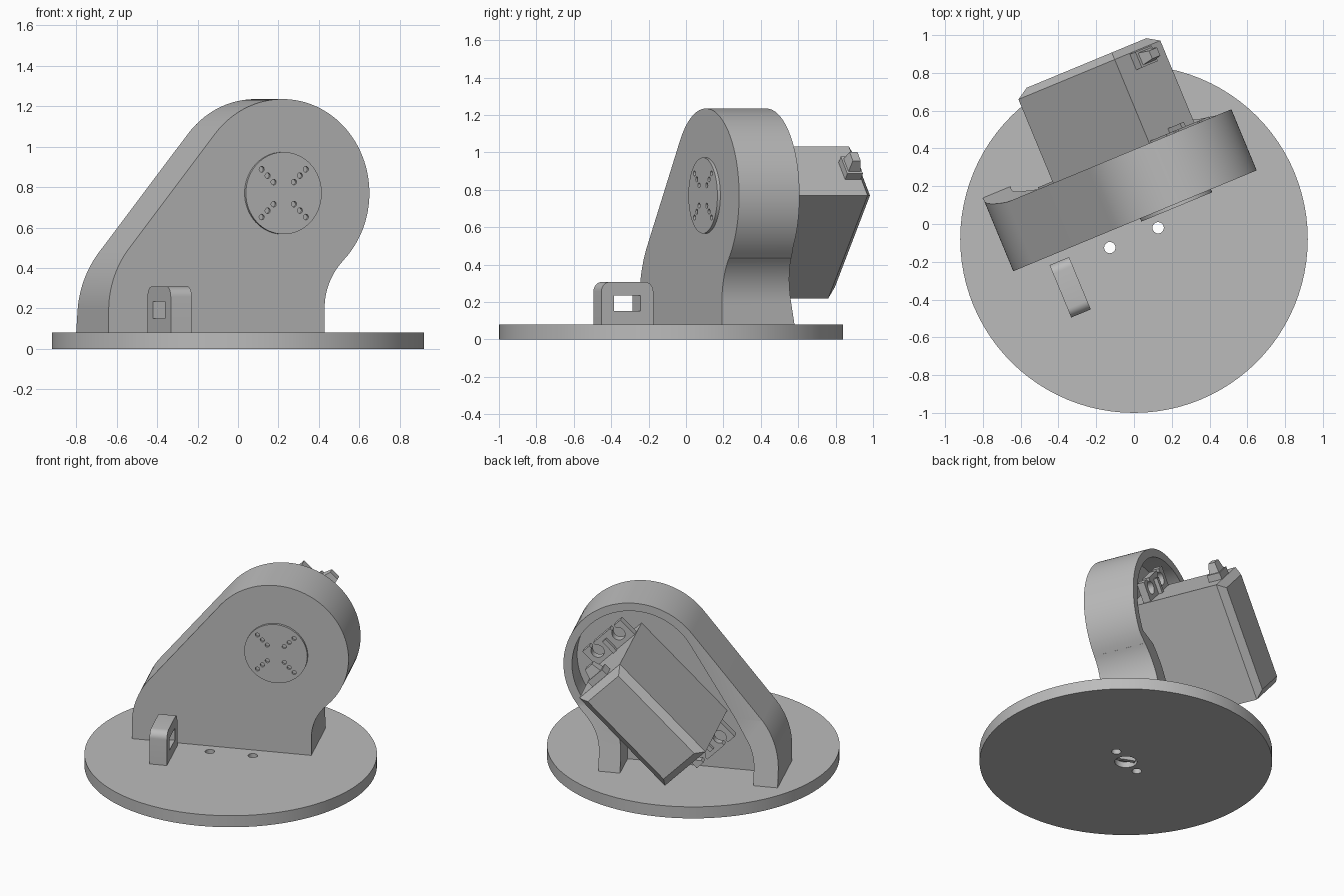
import bpy, bmesh
from math import sin, cos, radians, pi
from mathutils import Matrix, Vector

if "Cube" in bpy.data.objects:
    bpy.data.objects.remove(bpy.data.objects["Cube"])

grey = bpy.data.materials.new("plain grey")
grey.use_nodes = True
grey.diffuse_color = (0.5, 0.5, 0.5, 1)
grey.node_tree.nodes["Principled BSDF"].inputs["Base Color"].default_value = (0.5, 0.5, 0.5, 1)


def arc(cx, cz, r, a0, a1, n=16):
    """Points on an arc in the XZ plane, angles in degrees."""
    angles = [radians(a0 + (a1 - a0) * i / n) for i in range(n + 1)]
    return [(cx + r * cos(a), cz + r * sin(a)) for a in angles]


def circle(cx, cz, r, n=32):
    return arc(cx, cz, r, 0, 360, n)[:-1]


def rect(cx, cz, w, h):
    return [(cx + sx * w / 2, cz + sz * h / 2) for sx, sz in ((-1, -1), (1, -1), (1, 1), (-1, 1))]


def prism(name, pts, y0, y1, matrix):
    """Extrude an XZ profile along local y."""
    bm = bmesh.new()
    face = bm.faces.new([bm.verts.new((x, y0, z)) for x, z in pts])
    ext = bmesh.ops.extrude_face_region(bm, geom=[face])
    bmesh.ops.translate(bm, vec=(0, y1 - y0, 0),
                        verts=[g for g in ext["geom"] if isinstance(g, bmesh.types.BMVert)])
    bmesh.ops.recalc_face_normals(bm, faces=bm.faces)
    mesh = bpy.data.meshes.new(name)
    bm.to_mesh(mesh)
    bm.free()
    ob = bpy.data.objects.new(name, mesh)
    ob.matrix_world = matrix
    mesh.materials.append(grey)
    bpy.context.collection.objects.link(ob)
    return ob


def select(ob):
    bpy.ops.object.select_all(action="DESELECT")
    ob.select_set(True)
    bpy.context.view_layer.objects.active = ob


def cut(ob, cutters):
    """Subtract each cutter and discard it."""
    select(ob)
    for c in cutters:
        c.hide_render = True
        mod = ob.modifiers.new("cut", "BOOLEAN")
        mod.operation = "DIFFERENCE"
        mod.solver = "EXACT"
        mod.object = c
        bpy.ops.object.modifier_apply(modifier=mod.name)
        bpy.data.objects.remove(c)


def taper(ob, axis_y, factor, scale):
    """Scale the vertices beyond a local depth or end."""
    for v in ob.data.vertices:
        if axis_y(v.co):
            v.co = factor + (v.co - factor) * scale


turn = Matrix.Rotation(radians(22.5), 4, "Z")
bracket_frame = Matrix.Translation((0.22, 0.106, 0)) @ turn
servo_frame = bracket_frame @ Matrix.Translation((-0.15, 0, 0.625)) @ Matrix.Rotation(radians(-45), 4, "Y")
upright = Matrix.Translation((0, -0.08, 0)) @ Matrix.Rotation(pi / 2, 4, "X")
tab_frame = Matrix.Translation((-0.338, -0.335, 0)) @ turn @ Matrix.Rotation(pi / 2, 4, "Z")
SHAFT_Z, BASE = 0.77, 0.08

# Round base with two screw holes and a blind recess underneath
base = prism("base_disc", circle(0, 0, 0.92, 96), 0, BASE, upright)
cut(base, [prism("cutter", circle(x, z, 0.03, 24), -0.1, 0.2, upright)
           for x, z in ((-0.128, 0.045), (0.128, -0.06))]
    + [prism("cutter", circle(0, 0, 0.07, 32), -0.1, 0.04, upright)])
prism("recess_bar", rect(0, 0, 0.12, 0.025), 0.01, 0.045, upright @ Matrix.Rotation(radians(-22), 4, "Y"))

# Bracket: outline with hollow back, open between the feet
outline = ([(0.225, BASE)]
           + arc(0.557, 0.199, 0.332, 180, 134.3)
           + arc(0, SHAFT_Z, 0.465, -45.7, 140.7, 48)
           + arc(-0.443, 0.19, 0.487, 140.7, 180)
           + [(-0.93, BASE)])
pocket = ([(0.085, 0)]
          + arc(0.557, 0.199, 0.472, 180, 140)
          + arc(0, SHAFT_Z, 0.41, -36, 147, 48)
          + arc(-0.443, 0.19, 0.33, 147, 180)
          + [(-0.773, 0)])
bracket = prism("bracket", outline, 0, 0.35, bracket_frame)
cut(bracket, [prism("cutter", pocket, 0.2, 0.6, bracket_frame)])

# Feet flare backwards towards the base
FLARE_Z = 0.5
bm = bmesh.new()
bm.from_mesh(bracket.data)
bmesh.ops.bisect_plane(bm, geom=bm.verts[:] + bm.edges[:] + bm.faces[:],
                       plane_co=(0, 0, FLARE_Z), plane_no=(0, 0, 1))
for v in bm.verts:
    if v.co.y > 0.34 and v.co.z < FLARE_Z:
        v.co.y += 0.07 * (FLARE_Z - v.co.z) / (FLARE_Z - BASE)
bm.to_mesh(bracket.data)
bm.free()

# Output horn with a cross of small holes
horn = prism("output_horn", circle(0, SHAFT_Z, 0.203, 64), -0.017, 0.01, bracket_frame)
cut(horn, [prism("cutter", circle(r * cos(a), SHAFT_Z + r * sin(a), 0.014, 12), -0.05, -0.002, bracket_frame)
           for r in (0.077, 0.122, 0.167) for a in (radians(45 + 90 * i) for i in range(4))])

# Motor body with a chamfered rear cap
LENGTH, WIDTH = 0.78, 0.37
prism("motor_body", rect(0, 0, LENGTH, WIDTH), 0.19, 0.83, servo_frame)
cap = prism("motor_cap", rect(0, 0, LENGTH, WIDTH), 0.83, 0.87, servo_frame)
for v in cap.data.vertices:
    if v.co.y > 0.85:
        v.co.x -= 0.045 if v.co.x > 0 else -0.045
        v.co.z -= 0.045 if v.co.z > 0 else -0.045

# Mounting ears with slotted screw holes
for side, label in ((1, "upper"), (-1, "lower")):
    ear = prism(label + "_ear", rect(side * 0.445, 0, 0.15, 0.345), 0.31, 0.36, servo_frame)
    cutters = []
    for z in (-0.095, 0.095):
        cutters.append(prism("cutter", circle(side * 0.46, z, 0.043, 24), 0.2, 0.5, servo_frame))
        cutters.append(prism("cutter", rect(side * 0.51, z, 0.1, 0.035), 0.2, 0.5, servo_frame))
    cut(ear, cutters)
    prism(label + "_ear_rib", rect(side * 0.44, 0, 0.1, 0.03), 0.355, 0.385, servo_frame)

# Cable strain relief on the upper end of the motor
prism("cable_collar", rect(0.41, 0, 0.05, 0.13), 0.735, 0.825, servo_frame)
plug = prism("cable_plug", rect(0.465, 0, 0.07, 0.1), 0.745, 0.815, servo_frame)
taper(plug, lambda co: co.x > 0.48, Vector((0.5, 0.78, 0)), 0.65)

# Strap tab on the base with a window
tab_shape = [(-0.15, 0.07), (0.15, 0.07)] + arc(0.1, 0.258, 0.05, 0, 90, 8) + arc(-0.1, 0.258, 0.05, 90, 180, 8)
tab = prism("strap_tab", tab_shape, -0.056, 0.056, tab_frame)
cut(tab, [prism("cutter", rect(0, 0.193, 0.155, 0.083), -0.2, 0.2, tab_frame)])

# Smooth the curved walls, keep edges crisp
for ob in list(bpy.context.collection.objects):
    if ob.type == "MESH" and grey.name in ob.data.materials:
        select(ob)
        bpy.ops.object.shade_smooth_by_angle(angle=radians(25))
